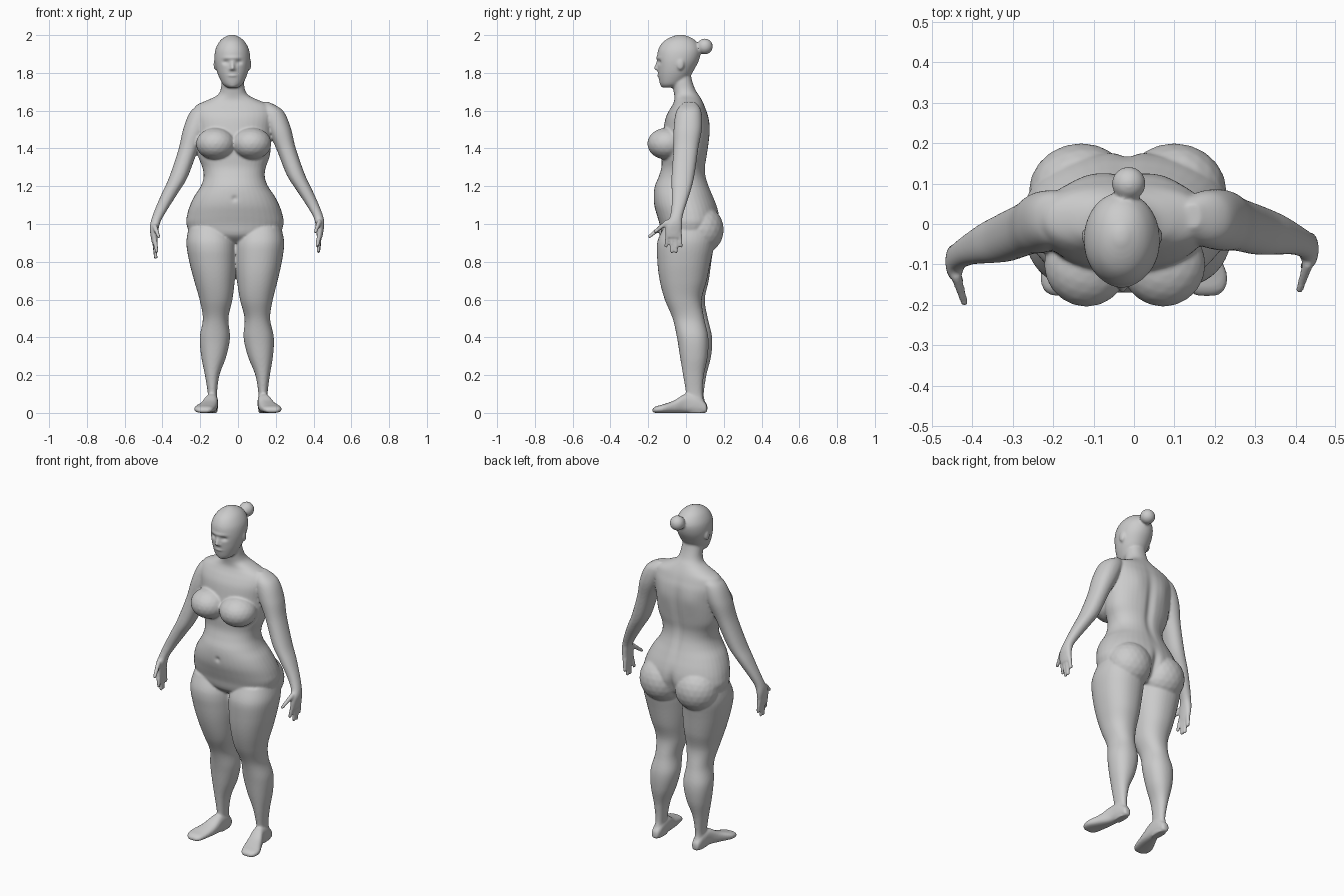
import bpy, bmesh, math
from mathutils import Vector, Matrix

bm = bmesh.new()
LEAN = lambda p: Vector((p.x - 0.016 * p.z, p.y, p.z))


def spline(rows, steps=6):
    """Catmull-Rom interpolation of section rows."""
    out = []
    for i in range(len(rows) - 1):
        a, b, c, d = (rows[max(0, min(len(rows) - 1, i + k))] for k in (-1, 0, 1, 2))
        for s in range(steps):
            t = s / steps
            out.append([0.5 * (2 * q + (r - p) * t + (2 * p - 5 * q + 4 * r - w) * t * t
                               + (3 * q - p - 3 * r + w) * t ** 3)
                        for p, q, r, w in zip(a, b, c, d)])
    out.append(list(rows[-1]))
    return out


def loft(rows, fix=LEAN, n=2.2, axis='z', sides=40):
    """Closed skin through rows (t, u0, u1, v0, v1) of superellipse sections."""
    rings = []
    for t, u0, u1, v0, v1 in spline(rows):
        ring = []
        for k in range(sides):
            c, s = math.cos(2 * math.pi * k / sides), math.sin(2 * math.pi * k / sides)
            u = (u0 + u1) / 2 + (u1 - u0) / 2 * math.copysign(abs(c) ** (2 / n), c)
            v = (v0 + v1) / 2 + (v1 - v0) / 2 * math.copysign(abs(s) ** (2 / n), s)
            ring.append(bm.verts.new(fix(Vector((u, v, t) if axis == 'z' else (u, t, v)))))
        rings.append(ring)
    for r, q in zip(rings, rings[1:]):
        for k in range(sides):
            m = (k + 1) % sides
            bm.faces.new((r[k], r[m], q[m], q[k]))
    bm.faces.new(rings[0][::-1])
    bm.faces.new(rings[-1])


def ball(centre, radii, fix=LEAN):
    bmesh.ops.create_icosphere(bm, subdivisions=3, radius=1, matrix=Matrix.Translation(
        fix(Vector(centre))) @ Matrix.Diagonal((*radii, 1)))


def chain(p, q, r0, r1, fix=LEAN, count=9):
    """Tapered limb made of overlapping balls."""
    for k in range(count):
        t = k / (count - 1)
        ball(Vector(p).lerp(Vector(q), t), [r0 + (r1 - r0) * t] * 3, fix)


def sym(z, h, y0, y1):
    return (z, -h, h, y0, y1)


# torso and neck
loft([sym(*r) for r in [
    (.90, .10, -.08, .10), (.94, .225, -.125, .15), (1.0, .257, -.14, .175),
    (1.05, .252, -.155, .175), (1.1, .236, -.168, .162), (1.15, .211, -.171, .142),
    (1.2, .178, -.165, .122), (1.25, .162, -.145, .107), (1.3, .168, -.13, .103),
    (1.36, .19, -.13, .112), (1.43, .198, -.13, .121), (1.5, .202, -.12, .125),
    (1.56, .212, -.108, .12), (1.6, .21, -.09, .108), (1.63, .192, -.072, .097),
    (1.655, .137, -.062, .085), (1.68, .085, -.062, .07), (1.71, .065, -.067, .05),
    (1.76, .058, -.075, .032), (1.82, .05, -.07, .02)]])

# head
loft([sym(*r) for r in [
    (1.722, .028, -.122, -.06), (1.74, .052, -.137, -.02), (1.78, .073, -.146, .02),
    (1.82, .086, -.15, .045), (1.87, .094, -.153, .07), (1.92, .09, -.148, .078),
    (1.96, .071, -.125, .06), (1.985, .046, -.09, .03), (2.002, .012, -.045, -.015)]], n=2.05)
chain((0, -.147, 1.862), (0, -.158, 1.825), .008, .012)
ball((.018, .1, 1.94), (.042, .042, .042))

# bust, buttocks, ears, nostrils
for s in (-1, 1):
    ball((s * .095, -.1, 1.425), (.105, .105, .085))
    ball((s * .115, .08, .97), (.13, .12, .13))
    ball((s * .09, -.03, 1.845), (.01, .02, .03))
    ball((s * .011, -.149, 1.82), (.009, .009, .008))

for s in (-1, 1):
    # legs and feet
    def leg(p, s=s):
        sway = (.012 if s < 0 else -.008) * max(0, math.sin(math.pi * min(1, p.z / .85)))
        return LEAN(Vector((s * p.x, p.y + sway, p.z)))
    loft([(.0, .108, .16, .0, .10), (.05, .108, .162, -.002, .10), (.1, .11, .158, .003, .09),
          (.2, .095, .172, -.01, .10), (.3, .057, .19, -.025, .122), (.4, .036, .196, -.04, .126),
          (.5, .043, .178, -.063, .104), (.6, .02, .194, -.106, .09), (.7, .006, .221, -.135, .114),
          (.8, -.002, .245, -.15, .132), (.9, -.002, .259, -.153, .15), (.98, .02, .245, -.12, .15)],
         leg)
    loft([(.112, .125, .148, .008, .035), (.102, .112, .158, 0, .055), (.06, .105, .166, 0, .09),
          (0, .105, .175, 0, .1), (-.06, .11, .202, 0, .066), (-.12, .122, .23, 0, .045),
          (-.16, .135, .226, 0, .034), (-.178, .155, .205, .004, .02)], leg, 2.6, 'y')

    # arms and hands
    def arm(p, s=s):
        low = max(0, min(1.2, (1.6 - p.z) / .6)) if s < 0 else 0
        return Vector((s * p.x - .005, p.y - .03 * low, p.z - .025 * low))
    loft([(1.645, .13, .17, -.01, .05), (1.6, .12, .243, -.05, .08), (1.51, .155, .284, -.065, .085),
          (1.4, .207, .311, -.066, .065), (1.26, .263, .36, -.076, .045), (1.18, .314, .398, -.076, .026),
          (1.1, .367, .434, -.076, .0), (1.04, .403, .456, -.085, -.018), (1.0, .415, .462, -.105, -.02),
          (.96, .42, .457, -.11, -.022), (.93, .422, .452, -.105, -.028)], arm)
    for p, q in [((.435, -.1, 1.01), (.415, -.162, .96)), ((.437, -.095, .95), (.425, -.105, .885)),
                 ((.437, -.075, .95), (.43, -.075, .855)), ((.437, -.055, .95), (.432, -.052, .855)),
                 ((.437, -.035, .95), (.432, -.027, .885))]:
        chain(p, q, .014, .010, arm)

# fuse all parts into one smooth skin
bmesh.ops.recalc_face_normals(bm, faces=bm.faces)
mesh = bpy.data.meshes.new("body")
bm.to_mesh(mesh)
bm.free()
body = bpy.data.objects.new("body", mesh)
bpy.context.collection.objects.link(body)
bpy.context.view_layer.objects.active = body
body.select_set(True)
rm = body.modifiers.new("fuse", 'REMESH')
rm.mode, rm.voxel_size = 'VOXEL', .006
sm = body.modifiers.new("soften", 'SMOOTH')
sm.factor, sm.iterations = .5, 6
for name in ("fuse", "soften"):
    bpy.ops.object.modifier_apply(modifier=name)

# soft sculpted details: centre, falloff radii, push in y
details = [((-.021, .12, 1.36), (.025, .06, .18), -.013),     # spine
           ((-.016, .19, .97), (.022, .08, .08), -.022),      # cleft
           ((-.018, -.16, 1.135), (.014, .05, .014), .008),   # navel
           ((-.03, -.14, 1.725), (.02, .03, .012), -.004),    # chin
           ((-.03, -.15, 1.785), (.022, .03, .006), -.006),   # lips
           ((-.03, -.15, 1.88), (.05, .03, .009), -.005)]     # brow
for s in (-1, 1):
    details += [((-.03 + s * .034, -.14, 1.857), (.018, .03, .012), .011),   # eye sockets
                ((-.021 + s * .09, .12, 1.5), (.05, .06, .07), .006)]        # shoulder blades
for v in body.data.vertices:
    push = 0
    for c, r, d in details:
        e = sum(((v.co[i] - c[i]) / r[i]) ** 2 for i in range(3))
        if e < 9:
            push += d * math.exp(-e)
    v.co.y += push
bpy.ops.object.shade_smooth()
